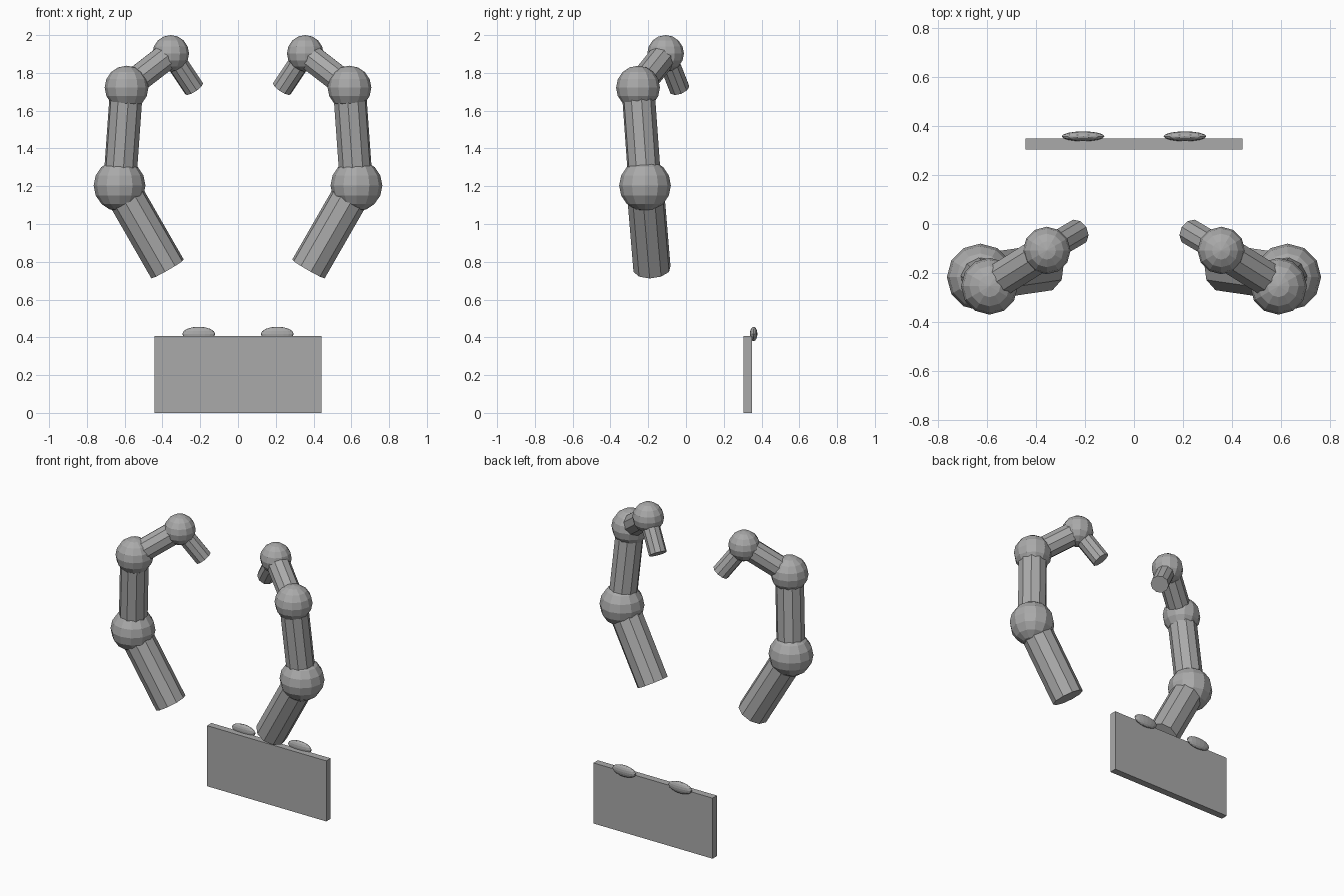
import bpy
from mathutils import Vector

if "Cube" in bpy.data.objects:
    bpy.data.objects.remove(bpy.data.objects["Cube"])

grey = bpy.data.materials.new("plain grey")
grey.diffuse_color = (0.4, 0.4, 0.4, 1)
grey.use_nodes = True
grey.node_tree.nodes["Principled BSDF"].inputs["Base Color"].default_value = grey.diffuse_color


def finish(name):
    ob = bpy.context.object
    ob.name = name
    ob.data.materials.append(grey)
    return ob


def ball(name, centre, size, segments=12, rings=8):
    bpy.ops.mesh.primitive_uv_sphere_add(segments=segments, ring_count=rings, radius=1, location=centre)
    ob = finish(name)
    ob.scale = size


def limb(name, start, end, radius):
    a, b = Vector(start), Vector(end)
    bpy.ops.mesh.primitive_cylinder_add(vertices=10, radius=radius, depth=(b - a).length, location=(a + b) / 2)
    ob = finish(name)
    ob.rotation_euler = (b - a).to_track_quat('Z', 'Y').to_euler()


# Two mirrored arms: chain of cylinders with ball joints
for side, s in (("left", -1), ("right", 1)):
    base = (s * 0.373, -0.18, 0.762)
    low = (s * 0.627, -0.217, 1.204)
    mid = (s * 0.59, -0.254, 1.722)
    top = (s * 0.356, -0.108, 1.903)
    tip = (s * 0.233, -0.035, 1.717)
    limb(side + "_base_segment", base, low, 0.10)
    limb(side + "_lower_segment", low, mid, 0.088)
    limb(side + "_upper_segment", mid, top, 0.073)
    limb(side + "_tip_segment", top, tip, 0.056)
    ball(side + "_low_joint", low, (0.137,) * 3)
    ball(side + "_middle_joint", mid, (0.116,) * 3)
    ball(side + "_top_joint", top, (0.097,) * 3)
    # Flattened knob on the panel's top edge
    ball(side + "_knob", (s * 0.208, 0.358, 0.418), (0.087, 0.02, 0.038), 16, 8)

# Upright panel standing on the ground
bpy.ops.mesh.primitive_cube_add(size=1, location=(0, 0.327, 0.203))
finish("panel").scale = (0.884, 0.046, 0.406)
